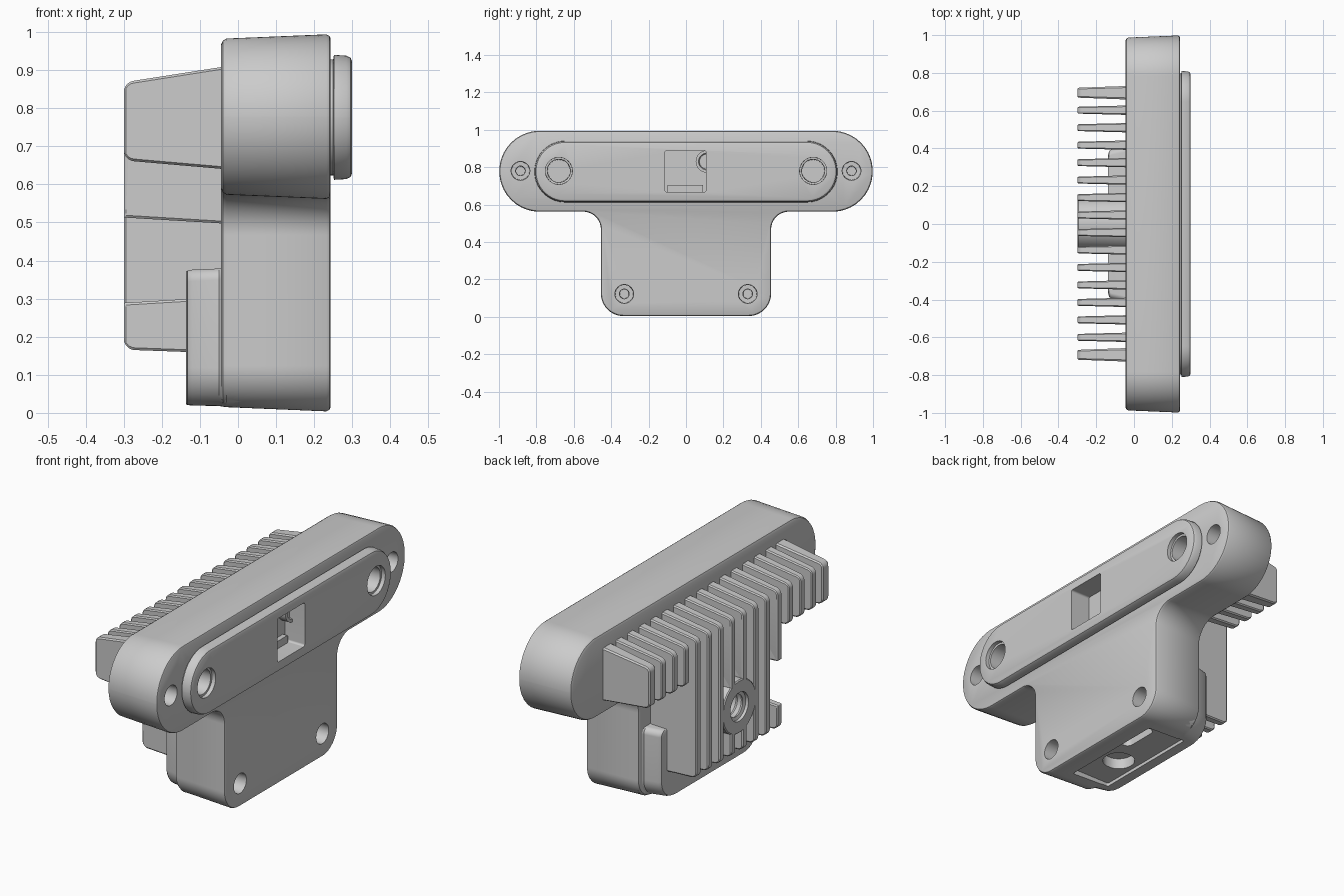
import bpy, bmesh, math
from mathutils import Vector

if "Cube" in bpy.data.objects:
    bpy.data.objects.remove(bpy.data.objects["Cube"], do_unlink=True)

grey = bpy.data.materials.new("cast_grey")
grey.use_nodes = True
grey.diffuse_color = (0.6, 0.6, 0.6, 1)
grey.node_tree.nodes["Principled BSDF"].inputs["Base Color"].default_value = grey.diffuse_color


def rounded(corners, steps=8):
    """Closed 2D outline from (a, b, radius) corners."""
    out = []
    for i, (a, b, r) in enumerate(corners):
        p = Vector((a, b))
        if r <= 0:
            out.append(p)
            continue
        u = (Vector(corners[i - 1][:2]) - p).normalized()
        v = (Vector(corners[(i + 1) % len(corners)][:2]) - p).normalized()
        half = u.angle(v) / 2
        centre = p + (u + v).normalized() * (r / math.sin(half))
        s = p + u * (r / math.tan(half)) - centre
        e = p + v * (r / math.tan(half)) - centre
        for k in range(steps + 1):
            out.append(centre + s.lerp(e, k / steps).normalized() * r)
    return out


def loft(name, rings):
    """Skin a stack of equal-length 3D rings and cap both ends."""
    bm = bmesh.new()
    rows = [[bm.verts.new(p) for p in ring] for ring in rings]
    n = len(rows[0])
    for lo, hi in zip(rows, rows[1:]):
        for i in range(n):
            bm.faces.new((lo[i], lo[(i + 1) % n], hi[(i + 1) % n], hi[i]))
    bm.faces.new(rows[0])
    bm.faces.new(rows[-1])
    bmesh.ops.recalc_face_normals(bm, faces=bm.faces)
    mesh = bpy.data.meshes.new(name)
    bm.to_mesh(mesh)
    bm.free()
    obj = bpy.data.objects.new(name, mesh)
    bpy.context.collection.objects.link(obj)
    mesh.materials.append(grey)
    return obj


def along_x(name, outline, stations):
    """Loft outline(inset) in the yz plane through (x, inset) stations."""
    return loft(name, [[(x, p.x, p.y) for p in outline(d)] for x, d in stations])


def box_outline(y0, y1, z0, z1, r):
    def outline(d):
        q = max(r - d, 0.004)
        return rounded([(y0 + d, z0 + d, q), (y1 - d, z0 + d, q),
                        (y1 - d, z1 - d, q), (y0 + d, z1 - d, q)], 12)
    return outline


def disc(name, y, z, stations):
    """Turned shape about an x axis from (x, radius) stations."""
    ring = [2 * math.pi * i / 32 for i in range(32)]
    return loft(name, [[(x, y + r * math.cos(a), z + r * math.sin(a)) for a in ring]
                       for x, r in stations])


def cut(targets, cutter):
    for t in targets:
        mod = t.modifiers.new("cut", "BOOLEAN")
        mod.operation, mod.solver, mod.object = "DIFFERENCE", "EXACT", cutter
        bpy.context.view_layer.objects.active = t
        bpy.ops.object.modifier_apply(modifier=mod.name)
    bpy.data.objects.remove(cutter, do_unlink=True)


# T-shaped housing with a slight draft towards the back
def tee(d):
    half = [(0.455 - d, 0.004 + d, 0.12 - d), (0.455 - d, 0.562 + d, 0.095 + d),
            (0.998 - d, 0.562 + d, 0.2145 - d), (0.998 - d, 0.994 - d, 0.2145 - d)]
    return rounded(half + [(-y, z, r) for y, z, r in reversed(half)], 12)


housing = along_x("housing", tee, [(-0.045, 0.028), (-0.04, 0.017), (-0.03, 0.011),
                                   (0.232, 0), (0.24, 0.004), (0.243, 0.01)])

# Thicker foot behind the stem, with a soft shoulder
foot = along_x("foot", lambda d: rounded([(0.44 - d, 0.015 + d * 0.1, 0.1), (0.44 - d, 0.385 - d * 0.2, 0.03),
                                          (d - 0.44, 0.385 - d * 0.2, 0.03), (d - 0.44, 0.015 + d * 0.1, 0.1)]),
               [(0.1, 0), (-0.03, 0), (-0.05, 0.03), (-0.12, 0.045), (-0.132, 0.055), (-0.137, 0.075)])

# Raised front window bar
bar = along_x("front_bar", box_outline(-0.81, 0.81, 0.612, 0.94, 0.163),
              [(0.2, 0.012), (0.25, 0.012), (0.252, 0), (0.285, 0.002), (0.296, 0.008), (0.3, 0.018)])

# Screw holes, round optics openings and the square window
for side in (-1, 1):
    for y, z in ((0.885, 0.78), (0.33, 0.122)):
        cut([housing], disc("screw_cutter", side * y, z,
                            [(0.3, 0.052), (0.235, 0.05), (0.16, 0.048), (0.159, 0.026), (0.1, 0.024)]))
    cut([housing, bar], disc("optic_cutter", side * 0.68, 0.78,
                             [(0.35, 0.074), (0.28, 0.072), (0.279, 0.062), (0.17, 0.06)]))
cut([housing, bar], along_x("window_cutter", box_outline(-0.112, 0.107, 0.667, 0.888, 0.01),
                            [(0.19, 0), (0.35, 0)]))
disc("window_lens", 0.112, 0.83, [(0.15, 0.06), (0.23, 0.06), (0.23, 0.045), (0.215, 0.04)])
along_x("window_ledge", box_outline(-0.1, 0.092, 0.667, 0.705, 0.005), [(0.15, 0), (0.215, 0)])


# Recessed panel, round port and slot underneath
def under(name, x0, x1, y0, y1, r, depth):
    pts = rounded([(x0, y0, r), (x1, y0, r), (x1, y1, r), (x0, y1, r)])
    return loft(name, [[(p.x, p.y, z) for p in pts] for z in (-0.05, depth)])


for spec in (("panel_cutter", -0.08, 0.14, -0.29, 0.28, 0.01, 0.035),
             ("port_cutter", -0.055, 0.095, -0.165, -0.015, 0.07, 0.09),
             ("slot_cutter", 0.07, 0.135, 0.04, 0.24, 0.03, 0.09)):
    cut([housing, foot], under(*spec))


# Cooling fins: tapered plates, rounded at the tip
def fin(name, y, low, high, thick):
    pts = rounded([(0.0, low[0], 0), (-0.3, low[1], low[2]),
                   (-0.3, high[1], high[2]), (0.0, high[0], 0)], 5)
    mid = (low[1] + high[1]) / 2

    def side(s, scale, shrink):
        return [(max(p.x, shrink - 0.3), y + s * scale * thick * (0.5 + 0.22 * (p.x + 0.3) / 0.3),
                 p.y + (shrink if p.y < mid else -shrink)) for p in pts]
    return loft(name, [side(-1, 1, 0.006), side(-1, 0.75, 0),
                       side(1, 0.75, 0), side(1, 1, 0.006)])


top = (0.915, 0.868, 0.03)
short = (0.637, 0.663, 0.03)
bottom = (0.155, 0.166, 0.03)
stub_low = (0.495, 0.513, 0.004)
stub_high = (0.307, 0.289, 0.004)
for i in range(16):
    y = 0.695 - i * 0.0925
    name = "fin_%d" % (i + 1)
    thick = 0.052 if i in (0, 15) else 0.036
    if i < 4 or i > 11:
        fin(name, y, short, top, thick)
    elif i in (7, 8, 11):
        fin(name + "_upper", y, stub_low, top, thick)
        fin(name + "_lower", y, bottom, stub_high, thick)
    else:
        fin(name, y, bottom, top, thick)

# Mounting boss with a stepped threaded hole
boss = disc("mount_boss", 0, 0.4, [(0, 0.145), (-0.295, 0.135), (-0.3, 0.13)])
threads = [(-0.35, 0.075), (-0.285, 0.072)]
for k in range(6):
    threads += [(-0.28 + k * 0.03, 0.055), (-0.265 + k * 0.03, 0.065)]
cut([boss, housing, foot], disc("thread_cutter", 0, 0.4, threads))

# Smooth the curved walls and keep crisp edges
bpy.ops.object.select_all(action="DESELECT")
for obj in bpy.context.scene.objects:
    if obj.type == "MESH":
        obj.select_set(True)
        bpy.context.view_layer.objects.active = obj
bpy.ops.object.shade_smooth_by_angle(angle=math.radians(32))
